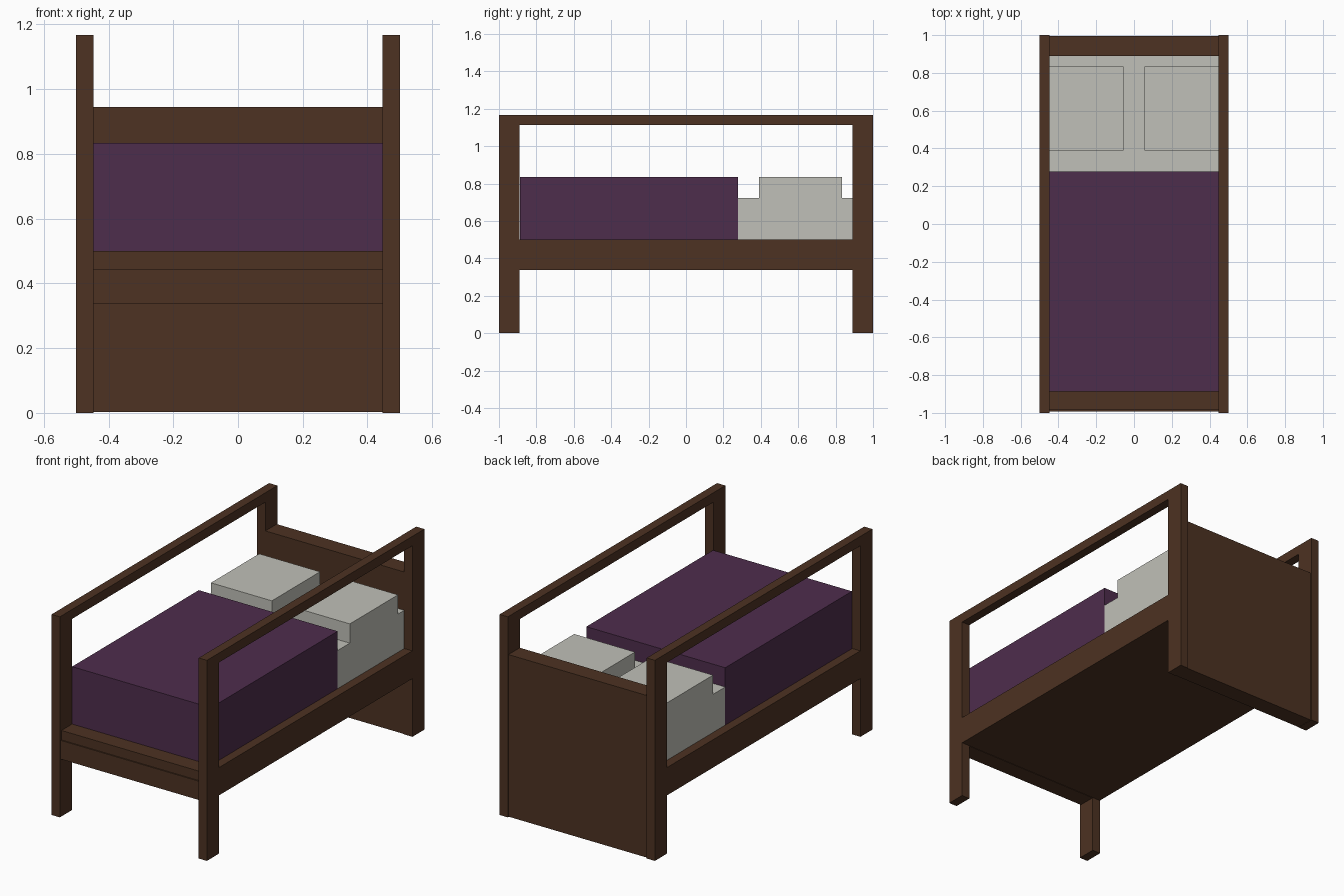
import bpy
import bmesh

if "Cube" in bpy.data.objects:
    bpy.data.objects.remove(bpy.data.objects["Cube"])


def material(name, rgb):
    m = bpy.data.materials.new(name)
    m.diffuse_color = (*rgb, 1.0)
    m.use_nodes = True
    m.node_tree.nodes["Principled BSDF"].inputs["Base Color"].default_value = m.diffuse_color
    return m


WOOD = material("dark_wood", (0.074, 0.032, 0.016))
PURPLE = material("purple_cloth", (0.076, 0.026, 0.073))
LINEN = material("pale_linen", (0.53, 0.53, 0.48))


def box(name, x, y, z, mat):
    """Axis-aligned box given as (min, max) on each axis."""
    bm = bmesh.new()
    bmesh.ops.create_cube(bm, size=1.0)
    for v in bm.verts:
        v.co = [lim[0] if c < 0 else lim[1] for c, lim in zip(v.co, (x, y, z))]
    mesh = bpy.data.meshes.new(name)
    bm.to_mesh(mesh)
    bm.free()
    mesh.materials.append(mat)
    obj = bpy.data.objects.new(name, mesh)
    bpy.context.collection.objects.link(obj)
    return obj


def mirrored(side, lo, hi):
    return (lo, hi) if side > 0 else (-hi, -lo)


IN_X = 0.447   # inner face of the posts
IN_Y = 0.89    # inner end of the posts

for side, label in ((-1, "left"), (1, "right")):
    px = mirrored(side, IN_X, 0.5)
    # corner posts and the high rail joining them
    box(f"{label}_front_post", px, (-1.0, -IN_Y), (0, 1.112), WOOD)
    box(f"{label}_back_post", px, (IN_Y, 1.0), (0, 1.112), WOOD)
    box(f"{label}_top_rail", px, (-1.0, 1.0), (1.112, 1.167), WOOD)
    # pillow on the mattress
    box(f"{label}_pillow", mirrored(side, 0.055, IN_X), (0.39, 0.833),
        (0.722, 0.834), LINEN)

# bed base, with edges showing as side rails
box("bed_base", (-0.499, 0.499), (-IN_Y, IN_Y), (0.338, 0.5), WOOD)

# end boards
box("headboard", (-IN_X, IN_X), (IN_Y, 0.994), (0.002, 0.945), WOOD)
box("footboard", (-IN_X, IN_X), (-0.992, -IN_Y), (0.336, 0.445), WOOD)
box("footboard_cap", (-IN_X, IN_X), (-0.985, -IN_Y + 0.005), (0.445, 0.5), WOOD)

# bedding
box("mattress", (-IN_X, IN_X), (0.278, IN_Y), (0.5, 0.722), LINEN)
box("blanket", (-IN_X, IN_X), (-0.887, 0.278), (0.5, 0.834), PURPLE)
